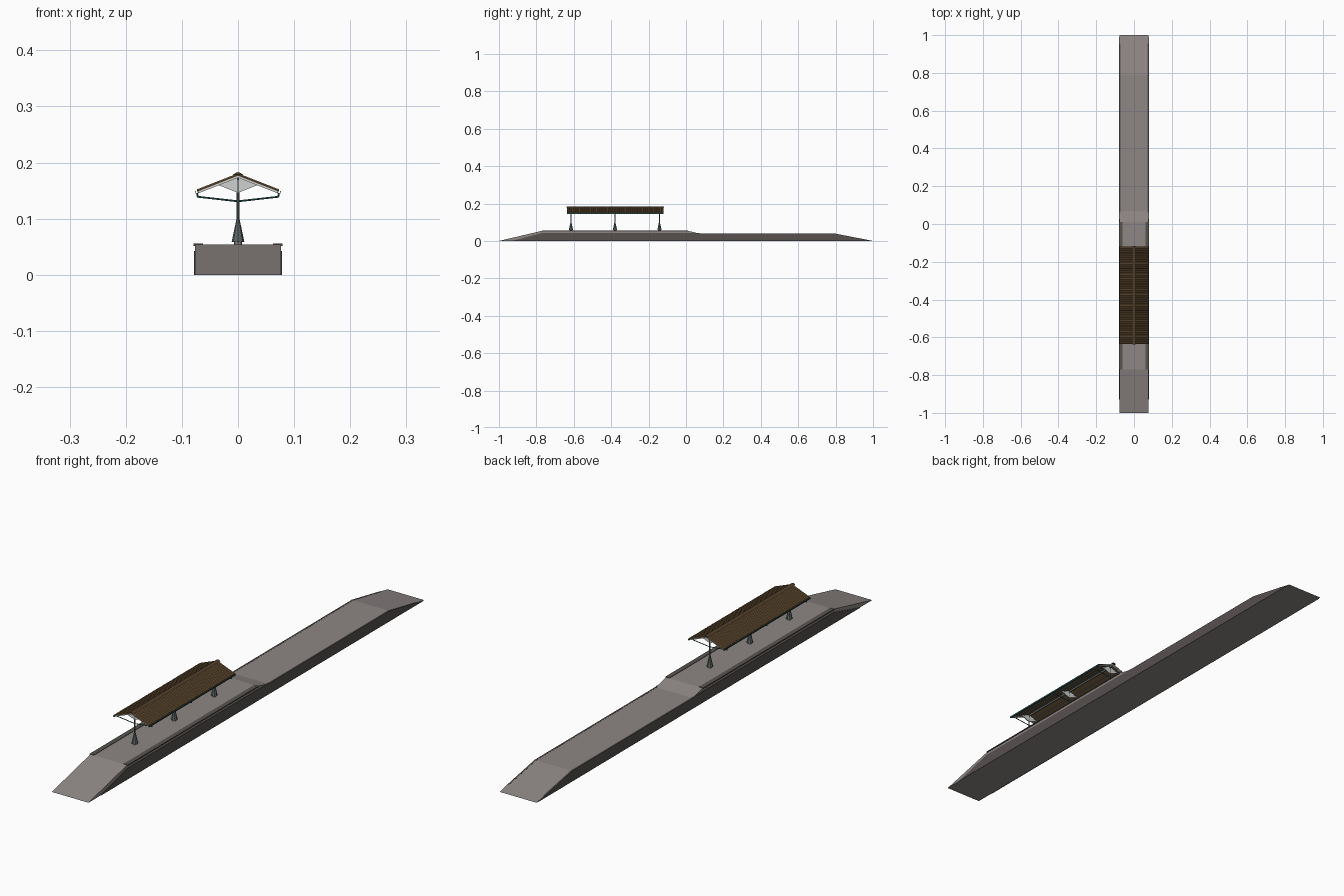
import bpy, bmesh, math
from mathutils import Vector

if "Cube" in bpy.data.objects:
    bpy.data.objects.remove(bpy.data.objects["Cube"])


def mat(name, r, g, b):
    m = bpy.data.materials.new(name)
    m.diffuse_color = (r, g, b, 1)
    m.use_nodes = True
    m.node_tree.nodes["Principled BSDF"].inputs["Base Color"].default_value = m.diffuse_color
    return m


PAVING = mat("grey_paving", 0.27, 0.24, 0.232)
WALL = mat("dark_stone_wall", 0.095, 0.08, 0.078)
EDGE = mat("coping_stone", 0.10, 0.088, 0.078)
ROOF = mat("brown_roof_tiles", 0.145, 0.085, 0.035)
RIDGE = mat("dark_ridge", 0.085, 0.05, 0.025)
TEAL = mat("teal_paint", 0.03, 0.13, 0.14)
STEEL = mat("grey_green_steel", 0.11, 0.135, 0.135)
WHITE = mat("pale_gable", 0.62, 0.64, 0.64)


def finish(bm, name, material):
    bmesh.ops.recalc_face_normals(bm, faces=bm.faces)
    me = bpy.data.meshes.new(name)
    bm.to_mesh(me)
    bm.free()
    me.materials.append(material)
    ob = bpy.data.objects.new(name, me)
    bpy.context.collection.objects.link(ob)
    return ob


def prism(name, pts, axis, lo, hi, material):
    """Extrude a closed 2D outline: axis 'x' uses (y, z), axis 'y' uses (x, z)."""
    bm = bmesh.new()
    place = (lambda p, t: (t, p[0], p[1])) if axis == 'x' else (lambda p, t: (p[0], t, p[1]))
    a = [bm.verts.new(place(p, lo)) for p in pts]
    b = [bm.verts.new(place(p, hi)) for p in pts]
    bm.faces.new(a)
    bm.faces.new(b[::-1])
    for i in range(len(pts)):
        j = (i + 1) % len(pts)
        bm.faces.new((a[i], a[j], b[j], b[i]))
    return finish(bm, name, material)


def box(name, lo, hi, material):
    return prism(name, [(lo[0], lo[2]), (hi[0], lo[2]), (hi[0], hi[2]), (lo[0], hi[2])],
                 'y', lo[1], hi[1], material)


def rod(name, p, q, r1, r2, material, sides=8):
    p, q = Vector(p), Vector(q)
    bm = bmesh.new()
    bmesh.ops.create_cone(bm, cap_ends=True, segments=sides, radius1=r1, radius2=r2,
                          depth=(q - p).length)
    rot = (q - p).to_track_quat('Z', 'Y').to_matrix().to_4x4()
    bm.transform(rot)
    bmesh.ops.translate(bm, verts=bm.verts, vec=(p + q) / 2)
    return finish(bm, name, material)


# Platform body with ramped ends and a step down to the lower half
prism("platform_body", [(-1, 0), (-0.77, 0.054), (0.01, 0.054), (0.07, 0.040),
                        (0.79, 0.040), (1, 0)], 'x', -0.0765, 0.0765, PAVING)

for s, side in ((1, "right"), (-1, "left")):
    lo, hi = sorted((s * 0.072, s * 0.0782))
    # Dark side wall
    prism(f"{side}_wall", [(-0.93, 0), (-0.77, 0.042), (0.06, 0.042), (0.08, 0.0405),
                           (0.79, 0.0405), (0.95, 0.0098), (0.99, 0)], 'x', lo, hi, WALL)
    # Overhanging coping along the raised half
    lo, hi = sorted((s * 0.062, s * 0.0795))
    box(f"{side}_coping", (lo, -0.77, 0.0515), (hi, 0.01, 0.0555), EDGE)

# Canopy dimensions
Y0, Y1 = -0.635, -0.12
APEX, EAVE, HALF = 0.178, 0.1495, 0.073
SLOPE = (APEX - EAVE) / HALF


def ribbed_slope(name, s):
    """One roof slope, ribbed along its length."""
    bm = bmesh.new()
    ribs = 44
    step = (Y1 - Y0) / ribs
    rows = []
    for i in range(ribs):
        for f, h in ((0, 0), (0.25, 0.0028), (0.75, 0.0028)):
            rows.append((Y0 + (i + f) * step, h))
    rows.append((Y1, 0))
    prev = None
    for y, h in rows:
        cur = [bm.verts.new(c) for c in (
            (0, y, APEX + h), (s * HALF, y, EAVE + h),
            (s * HALF, y, EAVE - 0.0015), (0, y, APEX - 0.0015))]
        if prev:
            for k in range(4):
                n = (k + 1) % 4
                bm.faces.new((prev[k], prev[n], cur[n], cur[k]))
        else:
            bm.faces.new(cur)
        prev = cur
    bm.faces.new(prev)
    return finish(bm, name, ROOF)


for s, side in ((1, "right"), (-1, "left")):
    ribbed_slope(f"{side}_roof", s)
    # Rafter edging at each gable
    for y, end in ((Y0 + 0.001, "front"), (Y1 - 0.006, "back")):
        prism(f"{side}_{end}_bargeboard",
              [(0, APEX - 0.001), (s * 0.071, EAVE - 0.0005), (s * 0.071, EAVE - 0.0045),
               (0, APEX - 0.005)], 'y', y, y + 0.005, WHITE)
    # Purlins under the roof
    for x in (0.025, 0.048):
        z = APEX - SLOPE * x
        a, b = sorted((s * x - 0.0015, s * x + 0.0015))
        box(f"{side}_purlin", (a, Y0 + 0.01, z - 0.005), (b, Y1 - 0.01, z - 0.001), STEEL)
    # Eave gutter, open on top
    g = [(0.0705, 0.149), (0.0705, 0.1445), (0.0755, 0.1445), (0.0765, 0.149),
         (0.0755, 0.149), (0.0747, 0.1455), (0.0715, 0.1455), (0.0715, 0.149)]
    prism(f"{side}_gutter", [(s * x, z) for x, z in g], 'y', Y0, Y1, TEAL)

# Ridge cap
prism("ridge_cap", [(-0.009, APEX), (-0.005, APEX + 0.0035), (0, APEX + 0.0050),
                    (0.005, APEX + 0.0035), (0.009, APEX), (0, APEX + 0.001)],
      'y', Y0 - 0.003, Y1 + 0.003, RIDGE)
box("ridge_beam", (-0.002, Y0 + 0.01, 0.169), (0.002, Y1 - 0.01, 0.176), STEEL)

# Three columns, each with flared foot, pale truss panel and drain arms
for n, y in enumerate((-0.615, -0.38, -0.142)):
    rod(f"column_{n}", (0, y, 0.054), (0, y, 0.172), 0.0028, 0.0024, STEEL)
    rod(f"column_foot_{n}", (0, y, 0.058), (0, y, 0.098), 0.0115, 0.003, STEEL)
    rod(f"foot_plinth_{n}", (0, y, 0.053), (0, y, 0.058), 0.0075, 0.0075, PAVING)
    prism(f"gable_panel_{n}", [(0, 0.146), (0.038, 0.161), (0, 0.1755), (-0.038, 0.161)],
          'y', y - 0.002, y + 0.002, WHITE)
    for s, side in ((1, "right"), (-1, "left")):
        rod(f"{side}_arm_{n}", (0, y, 0.131), (s * 0.0715, y, 0.139), 0.0016, 0.0016, TEAL, 6)
        rod(f"{side}_downpipe_{n}", (s * 0.0715, y, 0.1378), (s * 0.073, y, 0.146),
            0.0016, 0.0016, TEAL, 6)
